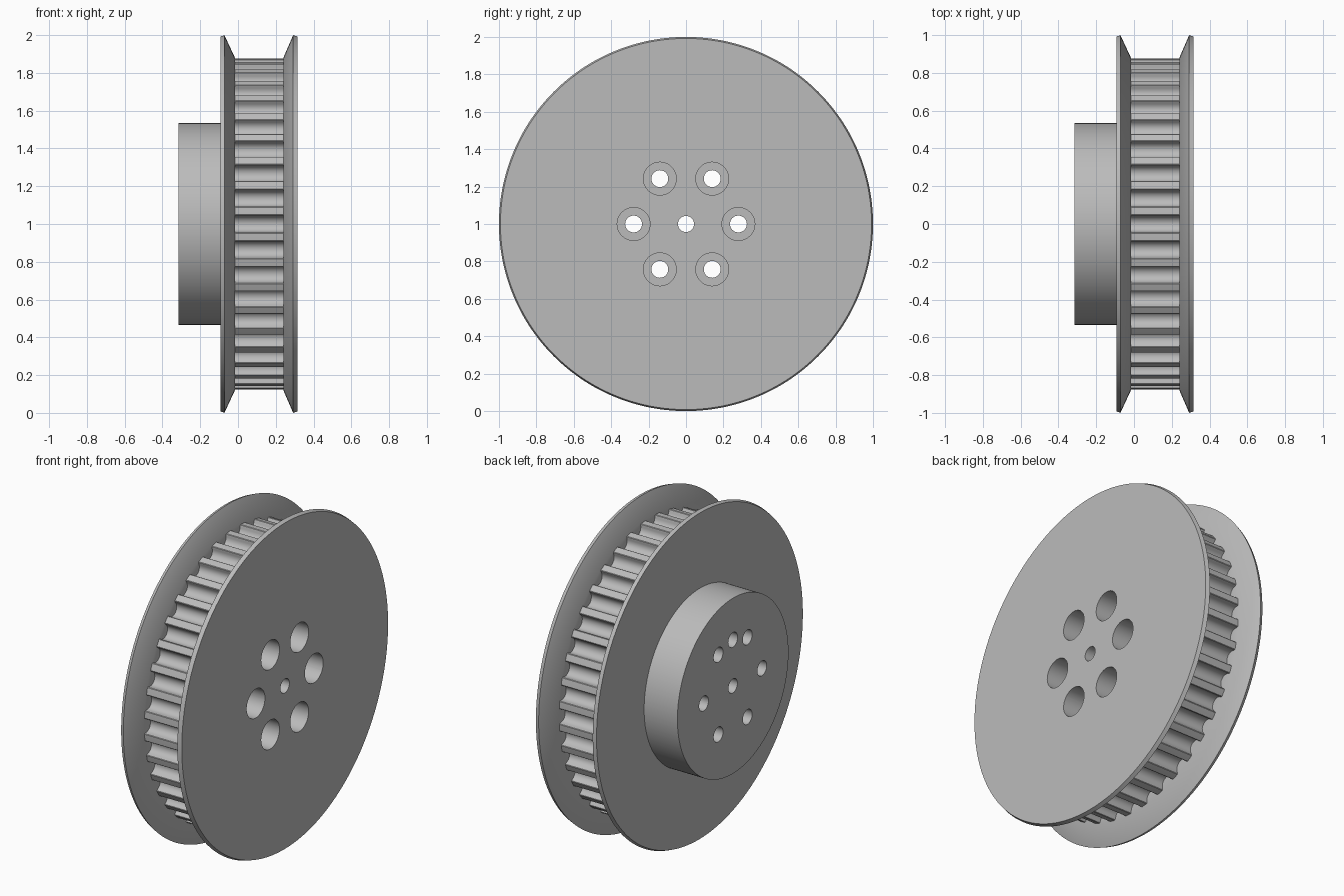
import bpy, bmesh, math
from mathutils import Matrix

if "Cube" in bpy.data.objects:
    bpy.data.objects.remove(bpy.data.objects["Cube"])

TEETH = 40
PITCH = 2 * math.pi / TEETH
CZ = 1.0                       # axle height
BAND = None                    # marks a profile point that follows the teeth

metal = bpy.data.materials.new("grey metal")
metal.diffuse_color = (0.5, 0.5, 0.5, 1)
metal.use_nodes = True
metal.node_tree.nodes["Principled BSDF"].inputs["Base Color"].default_value = metal.diffuse_color

# One rounded belt groove: half profile as (sideways, radius), mirrored
half = [(0.0, 0.819), (0.015, 0.822), (0.028, 0.829), (0.038, 0.841),
        (0.0425, 0.856), (0.0435, 0.866), (0.0455, 0.873), (0.049, 0.8755)]
groove = [(math.atan2(t, r), math.hypot(t, r)) for t, r in half]
groove = [(-a, r) for a, r in reversed(groove[1:])] + groove
groove.append((PITCH / 2, 0.877))
around = [(a + i * PITCH, r) for i in range(TEETH) for a, r in groove]

# Side profile of the wheel along the axle: hub, flange, toothed band, flange
profile = [(-0.316, 0.534), (-0.092, 0.534), (-0.092, 0.992), (-0.072, 1.0),
           (-0.016, 0.88), (-0.016, BAND), (0.24, BAND), (0.24, 0.88),
           (0.292, 1.0), (0.316, 0.992)]


def finish(bm, name):
    bmesh.ops.recalc_face_normals(bm, faces=bm.faces)
    mesh = bpy.data.meshes.new(name)
    bm.to_mesh(mesh)
    bm.free()
    mesh.materials.append(metal)
    obj = bpy.data.objects.new(name, mesh)
    bpy.context.collection.objects.link(obj)
    return obj


# Wheel body, turned around the x axis
bm = bmesh.new()
rings = []
for x, radius in profile:
    ring = []
    for a, tooth_r in around:
        r = tooth_r if radius is BAND else radius
        ring.append(bm.verts.new((x, -r * math.cos(a), CZ + r * math.sin(a))))
    rings.append(ring)
n = len(around)
for low, high in zip(rings, rings[1:]):
    for i in range(n):
        j = (i + 1) % n
        bm.faces.new((low[i], low[j], high[j], high[i]))
bm.faces.new(rings[0])
bm.faces.new(rings[-1])
pulley = finish(bm, "toothed_pulley")


def drill(name, x0, x1, radius, y, z):
    """Cut a round hole along x from x0 to x1."""
    bm = bmesh.new()
    place = Matrix.Translation(((x0 + x1) / 2, y, CZ + z)) @ Matrix.Rotation(math.pi / 2, 4, 'Y')
    bmesh.ops.create_cone(bm, cap_ends=True, segments=48, radius1=radius,
                          radius2=radius, depth=x1 - x0, matrix=place)
    cutter = finish(bm, name)
    cutter.hide_render = True
    mod = pulley.modifiers.new(name, 'BOOLEAN')
    mod.operation = 'DIFFERENCE'
    mod.solver = 'EXACT'
    mod.object = cutter
    bpy.context.view_layer.objects.active = pulley
    bpy.ops.object.modifier_apply(modifier=name)
    bpy.data.objects.remove(cutter)


# Axle hole, blind pin hole in the hub, six counterbored bolt holes
drill("axle_hole", -0.4, 0.4, 0.043, 0, 0)
drill("pin_hole", -0.4, -0.05, 0.045, 0, 0.28)
for k in range(6):
    y, z = 0.28 * math.cos(k * math.pi / 3), 0.28 * math.sin(k * math.pi / 3)
    drill("bolt_hole", -0.4, 0.4, 0.045, y, z)
    drill("counterbore", -0.09, 0.4, 0.088, y, z)

bpy.ops.object.select_all(action='DESELECT')
pulley.select_set(True)
bpy.context.view_layer.objects.active = pulley
bpy.ops.object.shade_smooth_by_angle(angle=math.radians(30))
